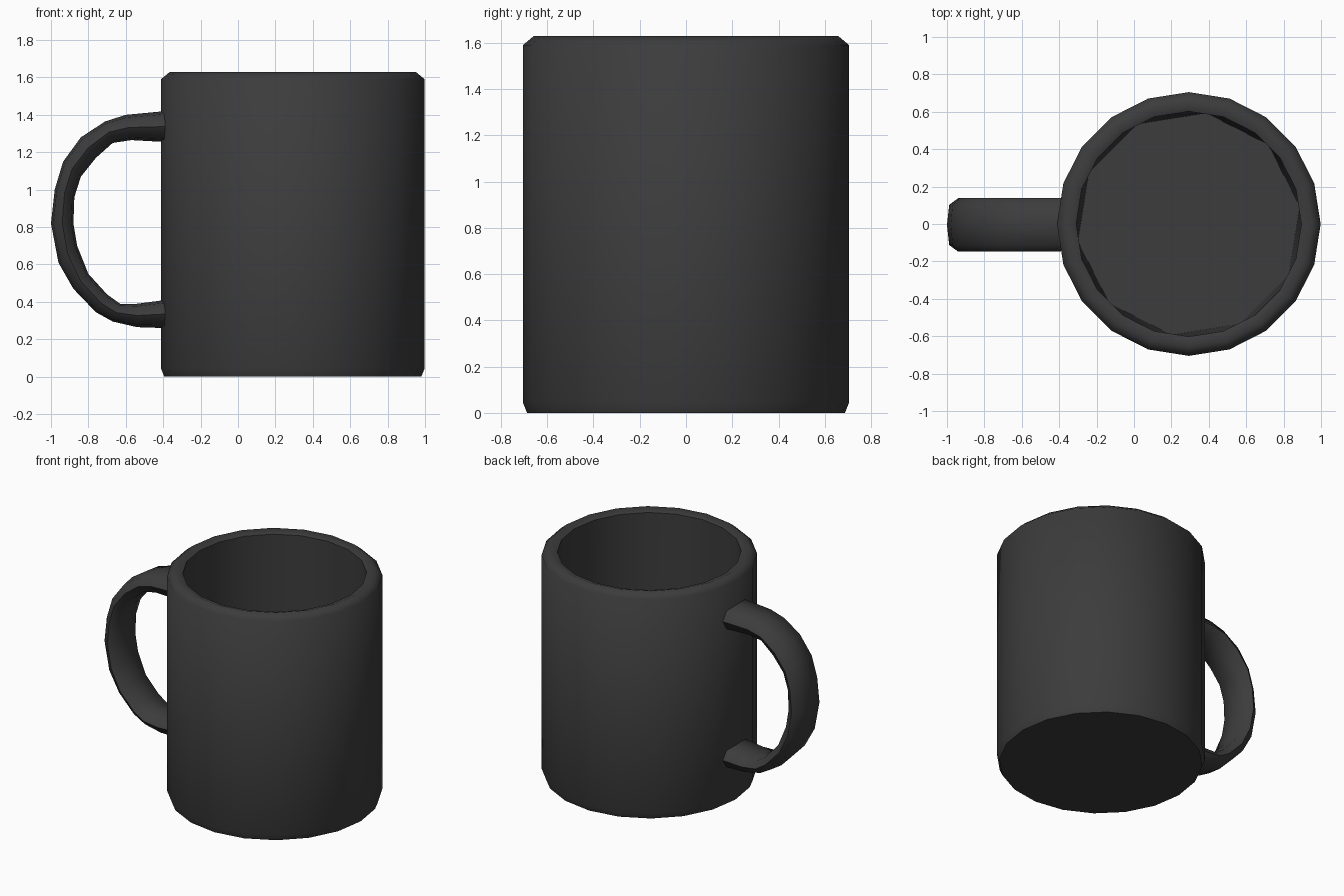
import bpy, bmesh, math
from mathutils import Vector

if "Cube" in bpy.data.objects:
    bpy.data.objects.remove(bpy.data.objects["Cube"])

CX, N = 0.293, 20

mat = bpy.data.materials.new("dark_ceramic")
mat.diffuse_color = (0.045, 0.045, 0.045, 1)
mat.use_nodes = True
mat.node_tree.nodes["Principled BSDF"].inputs["Base Color"].default_value = mat.diffuse_color


def finish(bm, name, angle):
    bmesh.ops.recalc_face_normals(bm, faces=bm.faces)
    me = bpy.data.meshes.new(name)
    bm.to_mesh(me)
    bm.free()
    me.materials.append(mat)
    ob = bpy.data.objects.new(name, me)
    bpy.context.collection.objects.link(ob)
    bpy.ops.object.select_all(action='DESELECT')
    ob.select_set(True)
    bpy.context.view_layer.objects.active = ob
    bpy.ops.object.shade_smooth_by_angle(angle=math.radians(angle))


def bridge(bm, a, b):
    n = len(a)
    for i in range(n):
        bm.faces.new((a[i], a[(i + 1) % n], b[(i + 1) % n], b[i]))


# Mug body: 20-sided outer wall and rounded rim
bm = bmesh.new()


def ring(r, z, n=N, offset=0.0):
    return [bm.verts.new((CX + r * math.cos(offset + math.tau * i / n),
                          r * math.sin(offset + math.tau * i / n), z)) for i in range(n)]


profile = [(0.687, 0), (0.705, 0.045), (0.705, 1.59), (0.657, 1.63), (0.602, 1.61)]
rings = [ring(r, z) for r, z in profile]
for a, b in zip(rings, rings[1:]):
    bridge(bm, a, b)
bm.faces.new(rings[0])

# Inner wall narrows from 20 sides at the rim to a 10-sided floor
rim = rings[-1]
floor = ring(0.6, 0.08, N // 2, math.radians(9))
for i in range(N // 2):
    a, b, c = rim[2 * i], rim[2 * i + 1], rim[(2 * i + 2) % N]
    f, g = floor[i], floor[(i + 1) % (N // 2)]
    bm.faces.new((a, b, f))
    bm.faces.new((b, c, g, f))
bm.faces.new(floor)
finish(bm, "mug_body", 61)

# Handle: flattened section swept between outer and inner outlines
outer = [(-0.39, 1.42), (-0.60, 1.40), (-0.71, 1.365), (-0.84, 1.28), (-0.935, 1.15),
         (-0.98, 1.0), (-1.0, 0.82), (-0.96, 0.61), (-0.88, 0.47), (-0.76, 0.345),
         (-0.67, 0.295), (-0.54, 0.265), (-0.39, 0.26)]
inner = [(-0.39, 1.255), (-0.57, 1.265), (-0.67, 1.25), (-0.76, 1.17), (-0.84, 1.07),
         (-0.875, 0.96), (-0.88, 0.82), (-0.86, 0.70), (-0.80, 0.55), (-0.70, 0.44),
         (-0.63, 0.39), (-0.54, 0.39), (-0.39, 0.41)]
section = [(1, 0), (0.75, 0.8), (0, 1), (-0.75, 0.8),
           (-1, 0), (-0.75, -0.8), (0, -1), (0.75, -0.8)]
bm = bmesh.new()
loops = []
for (ox, oz), (ix, iz) in zip(outer, inner):
    mid = Vector((ox + ix, -0.01, oz + iz)) / 2
    half = Vector((ox - ix, 0, oz - iz)) / 2
    loops.append([bm.verts.new(mid + half * t + Vector((0, 0.143 * w, 0)))
                  for w, t in section])
for a, b in zip(loops, loops[1:]):
    bridge(bm, a, b)
bm.faces.new(loops[0])
bm.faces.new(loops[-1])
finish(bm, "handle", 61)
